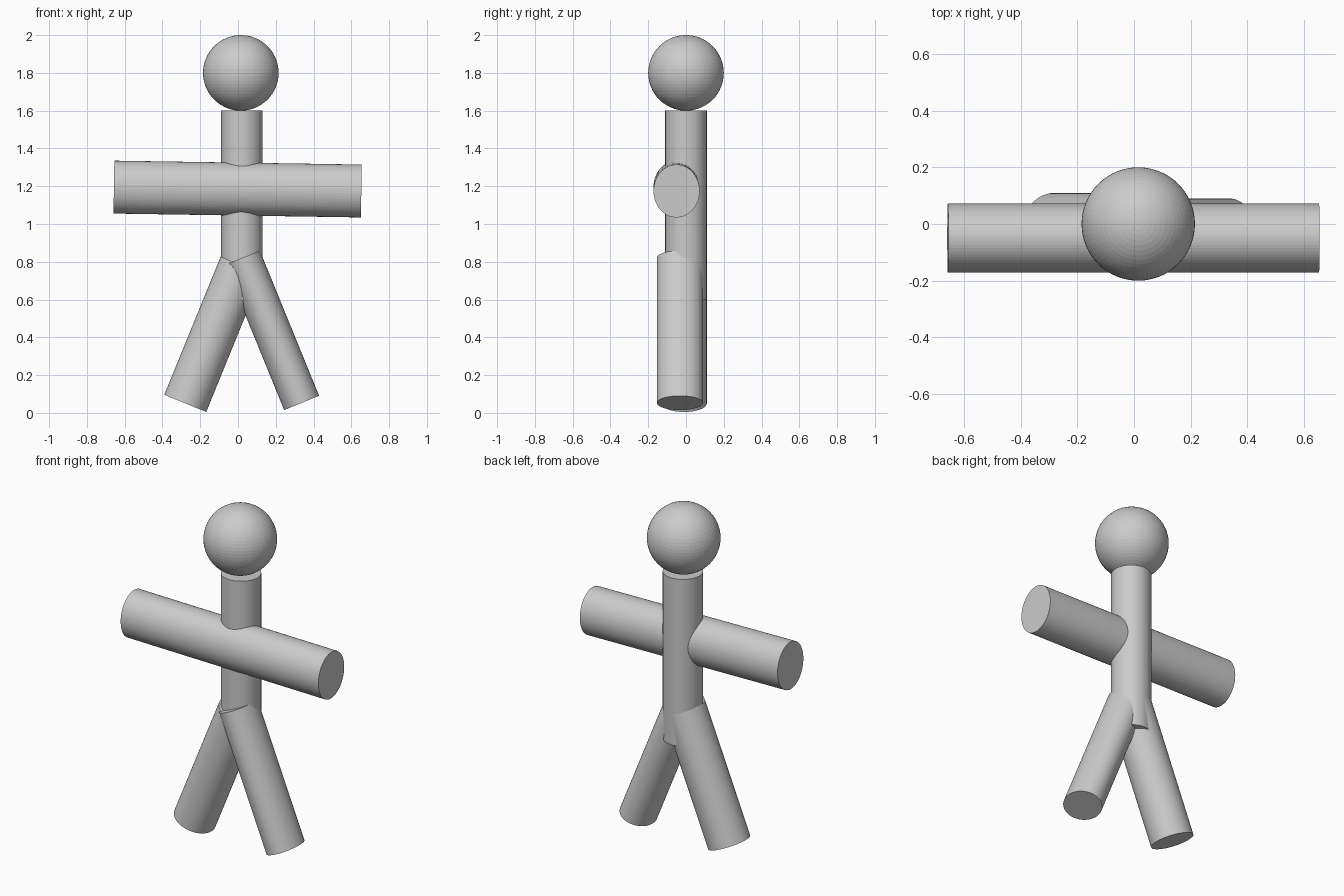
import bpy
from math import radians
from mathutils import Matrix

if "Cube" in bpy.data.objects:
    bpy.data.objects.remove(bpy.data.objects["Cube"])

SIDES = 64


def rod(name, center, radius_x, radius_y, length, tilt):
    """Elliptical cylinder, leaned about the y axis by tilt degrees."""
    bpy.ops.mesh.primitive_cylinder_add(vertices=SIDES, radius=1, depth=1)
    obj = bpy.context.object
    obj.name = name
    scale = Matrix.Diagonal((radius_x, radius_y, length, 1))
    obj.data.transform(Matrix.Rotation(radians(tilt), 4, 'Y') @ scale)
    obj.location = center
    return obj


# Head
bpy.ops.mesh.primitive_uv_sphere_add(segments=SIDES, ring_count=SIDES // 2,
                                     radius=0.2, location=(0.015, 0, 1.8))
bpy.context.object.name = "head"

# Torso, reaching down between the legs
rod("torso", (0.02, 0, 1.1), 0.11, 0.11, 1.0, 0)

# Single bar forming both arms, slightly lower on the right
rod("arms", (-0.002, -0.05, 1.185), 0.14, 0.122, 1.31, 90.9)

# Splayed legs
rod("left_leg", (-0.13, -0.01, 0.416), 0.12, 0.12, 0.79, 22.2)
rod("right_leg", (0.18, -0.032, 0.437), 0.1, 0.122, 0.83, -22.2)
